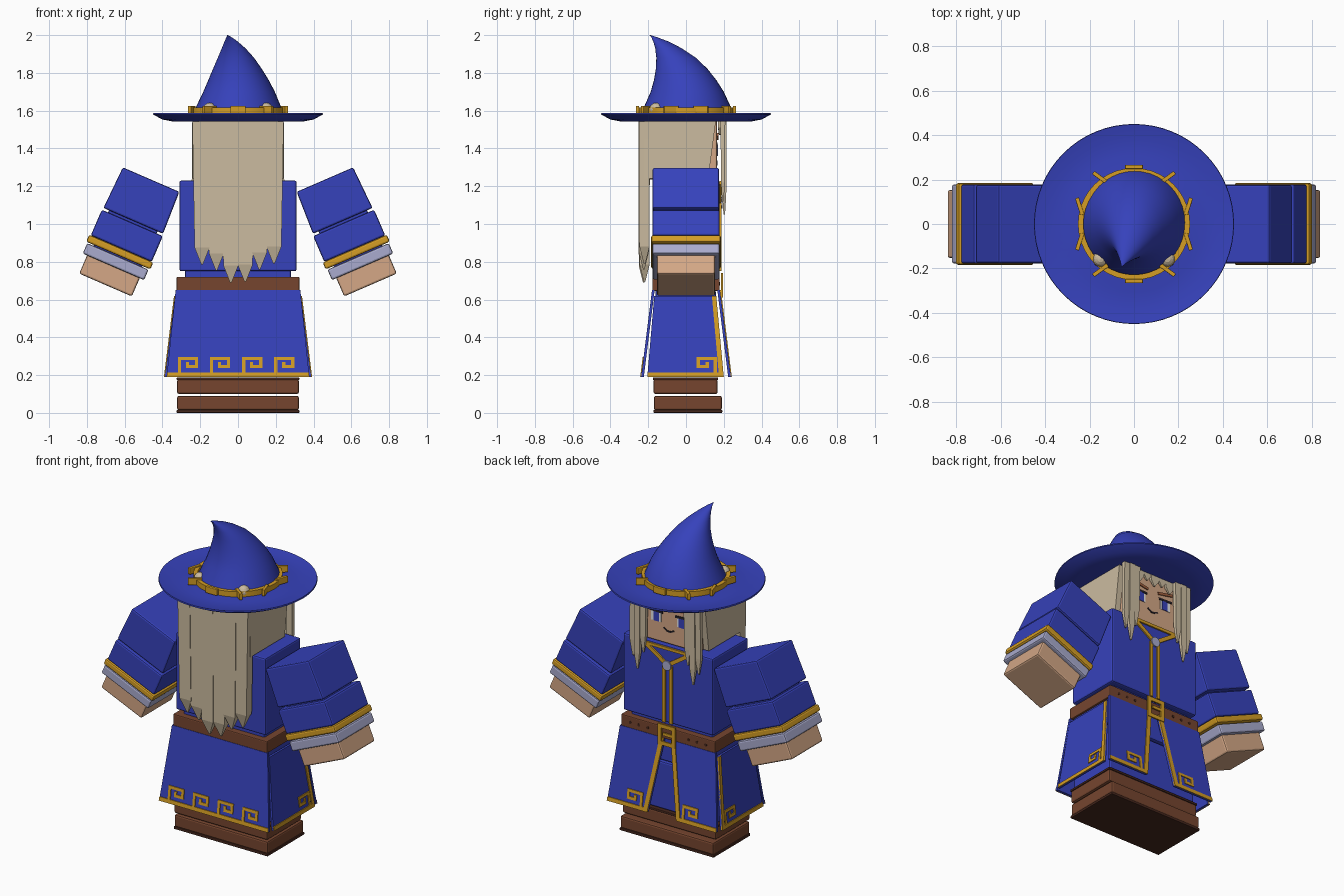
import bpy, bmesh, math
from mathutils import Matrix, Vector

if "Cube" in bpy.data.objects:
    bpy.data.objects.remove(bpy.data.objects["Cube"])

def mat(name, r, g, b):
    m = bpy.data.materials.new(name)
    m.diffuse_color = (r, g, b, 1)
    m.use_nodes = True
    m.node_tree.nodes["Principled BSDF"].inputs["Base Color"].default_value = m.diffuse_color
    return m

BLUE = mat("robe blue", .037, .054, .50)
BROWN = mat("leather brown", .18, .06, .028)
SOLE = mat("dark sole", .06, .02, .012)
GOLD = mat("gold trim", .66, .34, .018)
HAIR = mat("pale hair", .60, .50, .35)
SKIN = mat("skin", .66, .39, .24)
CUFF = mat("lavender grey", .40, .41, .62)
DARK = mat("dark line", .02, .015, .02)
WHITE = mat("eye white", .85, .85, .85)
BROW = mat("brow", .36, .12, .05)

def mesh(name, verts, faces, m, bevel=0, smooth=None, matrix=None):
    me = bpy.data.meshes.new(name)
    bm = bmesh.new()
    vs = [bm.verts.new(v) for v in verts]
    for f in faces:
        bm.faces.new([vs[i] for i in f])
    bmesh.ops.recalc_face_normals(bm, faces=bm.faces)
    bm.to_mesh(me)
    bm.free()
    ob = bpy.data.objects.new(name, me)
    bpy.context.collection.objects.link(ob)
    me.materials.append(m)
    if matrix:
        ob.matrix_world = matrix
    if bevel:
        b = ob.modifiers.new("bevel", 'BEVEL')
        b.width, b.segments = bevel, 2
    if smooth:
        bpy.context.view_layer.objects.active = ob
        ob.select_set(True)
        bpy.ops.object.shade_smooth_by_angle(angle=math.radians(smooth))
        ob.select_set(False)
    return ob

def rings(name, loops, m, cap=True, close=False, **kw):
    """Skin a list of equal vertex loops."""
    n = len(loops[0])
    verts = [v for l in loops for v in l]
    faces = []
    for k in range(len(loops) - (0 if close else 1)):
        a, b = k * n, (k + 1) % len(loops) * n
        faces += [(a + i, a + (i + 1) % n, b + (i + 1) % n, b + i) for i in range(n)]
    if cap and not close:
        faces += [tuple(range(n)), tuple(range(len(verts) - n, len(verts)))]
    return mesh(name, verts, faces, m, **kw)

def rect(x0, x1, y0, y1, z):
    return [(x0, y0, z), (x1, y0, z), (x1, y1, z), (x0, y1, z)]

def block(name, x0, x1, y0, y1, z0, z1, m, bevel=.01, **kw):
    return rings(name, [rect(x0, x1, y0, y1, z0), rect(x0, x1, y0, y1, z1)], m, bevel=bevel, **kw)

def lathe(name, prof, m, n=48, smooth=40):
    ls = [[(r * math.cos(2 * math.pi * i / n), r * math.sin(2 * math.pi * i / n), z)
           for i in range(n)] for r, z in prof]
    return rings(name, ls, m, close=True, smooth=smooth)

def plates(name, polys, f, d0, d1, m):
    """Thin plates: 2D outlines laid on a surface f(u, v, depth)."""
    verts, faces = [], []
    for p in polys:
        n, o = len(p), len(verts)
        verts += [f(u, v, d0) for u, v in p] + [f(u, v, d1) for u, v in p]
        faces += [tuple(range(o, o + n)), tuple(range(o + n, o + 2 * n))]
        faces += [(o + i, o + (i + 1) % n, o + n + (i + 1) % n, o + n + i) for i in range(n)]
    return mesh(name, verts, faces, m)

def stroke(pts, w):
    out = []
    for a, b in zip(pts, pts[1:]):
        a, b = Vector(a), Vector(b)
        t = (b - a).normalized() * w / 2
        p = Vector((-t.y, t.x))
        out.append([tuple(q) for q in (a - t - p, b + t - p, b + t + p, a - t + p)])
    return out

def key(u, s):
    return stroke([(u + s * a, z) for a, z in
                   ((0, .235), (0, .288), (.09, .288), (.09, .245), (.042, .245), (.042, .262))], .017) \
        + stroke([(u, .21), (u, .235)], .017)

def disc(u, v, r, n=12):
    return [(u + r * math.cos(2 * math.pi * i / n), v + r * math.sin(2 * math.pi * i / n)) for i in range(n)]

# Boots and legs
block("boot_sole", -.325, .325, -.172, .192, 0, .016, SOLE, .004)
block("boot_lower", -.322, .322, -.17, .19, .014, .09, BROWN)
block("boot_upper", -.322, .322, -.172, .167, .1, .178, BROWN)
block("boot_rim", -.325, .325, -.176, .17, .174, .188, SOLE, .004)
block("legs_lower", -.31, .31, -.16, .155, .19, .485, BLUE)
block("legs_upper", -.315, .315, -.162, .158, .495, .65, BLUE)

# Skirt panels with gold trim
fy = lambda v: .17 + (.65 - v) * .125
back = lambda u, v, d: (u, -fy(v) - d, v)
front = lambda u, v, d: (u, fy(v) + d, v)
T = .014
plates("skirt_back", [[(-.33, .65), (.33, .65), (.378, .19), (-.378, .19)]], back, -.004, T - .004, BLUE)
kb = [[(-.378, .19), (.378, .19), (.375, .214), (-.375, .214)]]
for u in (-.31, -.14, .03, .2):
    kb += key(u, 1)
plates("skirt_back_trim", kb, back, .005, .015, GOLD)
flaps, ft = [], []
for s in (-1, 1):
    flaps.append([(s * .025, .65), (s * .33, .65), (s * .378, .19), (s * .1, .19)])
    ft += [[(s * .1, .19), (s * .378, .19), (s * .375, .214), (s * .096, .214)],
           [(s * .025, .65), (s * .053, .65), (s * .128, .19), (s * .1, .19)]]
    ft += key(s * .145, s)
    side = lambda u, v, d, s=s: (s * (.325 + (.65 - v) * .125 + d), u, v)
    plates("skirt_side", [[(-.168, .62), (.16, .62), (.2, .19), (-.205, .19)]], side, -.008, .005, BLUE)
    plates("skirt_side_trim", [[(-.205, .19), (.2, .19), (.198, .214), (-.202, .214)],
                               [(.137, .62), (.16, .62), (.2, .19), (.175, .19)]] + key(.155, -1),
           side, .001, .01, GOLD)
plates("skirt_front_flaps", flaps, front, -.004, T - .004, BLUE)
plates("skirt_front_trim", ft, front, .006, .015, GOLD)

# Belt and buckle
block("belt", -.325, .325, -.178, .178, .645, .72, BROWN, .006)
bp = lambda u, v, d: (u, .178 + d, v)
plates("buckle", stroke([(-.048, .622), (-.048, .728), (.048, .728), (.048, .622), (-.048, .622)], .024)
       + stroke([(-.045, .68), (.015, .68)], .018), bp, .008, .017, GOLD)
plates("belt_holes", [disc(s * x, .683, .009) for s in (-1, 1) for x in (.14, .2, .26)], bp, -.001, .002, SOLE)
block("waist", -.28, .28, -.14, .14, .7, .77, BLUE)

# Torso with gold facings and clasp
block("torso", -.31, .31, -.172, .178, .75, 1.23, BLUE)
tr = stroke([(-.15, 1.212), (0, 1.112), (.15, 1.212)], .024) + stroke([(-.15, 1.215), (.15, 1.215)], .018)
for s in (-1, 1):
    tr += stroke([(s * .025, 1.1), (s * .025, .762)], .02)
plates("torso_trim", tr, bp, -.001, .009, GOLD)
plates("clasp", [disc(0, 1.112, .03)], bp, .006, .0155, CUFF)

# Arms, each a stack of blocks along a tilted axis
for s in (-1, 1):
    M = Matrix.Translation((s * .46, 0, 1.235)) @ Matrix.Rotation(-s * math.radians(23.4), 4, 'Y')
    rings("upper_sleeve", [rect(-.172, .172, -.177, .176, -.238), rect(-.163, .163, -.177, .176, 0)],
          BLUE, bevel=.01, matrix=M)
    for name, h, hy, a, b, m in (("lower_sleeve", .176, .178, .25, .398, BLUE),
                                 ("sleeve_core", .14, .14, .2, .5, BLUE),
                                 ("gold_cuff", .185, .184, .398, .438, GOLD),
                                 ("inner_cuff", .177, .178, .443, .503, CUFF),
                                 ("hand", .152, .153, .48, .608, SKIN)):
        block(name, -h, h, -hy, hy, -b, -a, m, matrix=M)

# Head and face
block("head", -.205, .205, -.2, .165, 1.235, 1.56, SKIN)
fp = lambda u, v, d: (u, .165 + d, v)
eyes, iris, lash, brow = [], [], [], []
for s in (-1, 1):
    eyes.append([(s * .055, 1.36), (s * .125, 1.36), (s * .125, 1.42), (s * .055, 1.42)])
    iris.append([(s * .068, 1.36), (s * .105, 1.36), (s * .105, 1.42), (s * .068, 1.42)])
    lash += stroke([(s * .05, 1.422), (s * .13, 1.425)], .013)
    brow += stroke([(s * .045, 1.455), (s * .135, 1.472)], .016)
plates("eye_whites", eyes, fp, -.001, .002, WHITE)
plates("irises", iris, fp, .001, .004, BLUE)
plates("lashes", lash, fp, .001, .005, DARK)
plates("brows", brow, fp, -.001, .006, BROW)
plates("mouth", stroke([(-.03, 1.325), (-.01, 1.315), (.012, 1.315), (.035, 1.33)], .009), fp, -.001, .003, DARK)

# Hair: pointed locks
def lock(name, x, w, y0, y1, z1, z0, tip, lean=0):
    rings(name, [rect(x - w, x + w, y0, y1, z1),
                 rect(x + lean - w * .95, x + lean + w * .95, y0 + .002, y1 - .002, z0),
                 rect(x + lean - .004, x + lean + .004, (y0 + y1) / 2 - .004, (y0 + y1) / 2 + .004, tip)], HAIR)

for i, tip in enumerate((.785, .755, .69, .695, .76, .79)):
    o = .004 * (i % 2)
    lock("back_lock", -.2 + .08 * i, .042, -.252 + o, -.195 + o, 1.56, tip + .09, tip, .004 * (2.5 - i))
for s in (-1, 1):
    sp = lambda u, v, d, s=s: (s * (.2 + d), u, v)
    plates("side_hair", [[(-.22, 1.56), (.16, 1.56), (.118, 1.24), (-.22, 1.24)]], sp, 0, .04, HAIR)
    for x, tip, y in ((.222, 1.12, .183), (.188, 1.05, .19), (.15, 1.16, .186)):
        lock("front_lock", s * x, .02, y, y + .025, 1.56, tip + .1, tip, s * .004)
for i, tip in enumerate((1.47, 1.495, 1.48, 1.5, 1.475)):
    lock("fringe", -.11 + .055 * i, .03, .168, .188, 1.56, tip + .035, tip)
for s in (-1, 1):
    bm = bmesh.new()
    bmesh.ops.create_uvsphere(bm, u_segments=16, v_segments=8, radius=.036)
    me = bpy.data.meshes.new("hair_tuft")
    bm.to_mesh(me)
    bm.free()
    me.materials.append(HAIR)
    ob = bpy.data.objects.new("hair_tuft", me)
    ob.location = (s * .15, -.158, 1.606)
    bpy.context.collection.objects.link(ob)

# Hat: brim, bent cone, band with clasps
lathe("hat_brim", [(.01, 1.545), (.34, 1.542), (.4, 1.553), (.45, 1.58), (.448, 1.588),
                   (.39, 1.577), (.31, 1.574), (.25, 1.582), (.01, 1.59)], BLUE, 64)
N = 40
cone = []
for z, xa, xb, ya, yb in ((1.57, -.24, .245, -.24, .25), (1.62, -.222, .228, -.222, .237),
                          (1.7, -.184, .195, -.187, .2), (1.76, -.158, .164, -.17, .162),
                          (1.82, -.133, .127, -.16, .115), (1.88, -.107, .085, -.157, .053),
                          (1.93, -.086, .04, -.163, -.022), (1.965, -.072, .0, -.173, -.09),
                          (1.988, -.062, -.032, -.183, -.15), (2.0, -.057, -.053, -.193, -.187)):
    cone.append([((xa + xb) / 2 + (xb - xa) / 2 * math.cos(2 * math.pi * i / N),
                  (ya + yb) / 2 + (yb - ya) / 2 * math.sin(2 * math.pi * i / N), z) for i in range(N)])
rings("hat_cone", cone, BLUE, smooth=60)
lathe("hat_band", [(.228, 1.585), (.252, 1.585), (.252, 1.618), (.228, 1.618)], GOLD, 40)
for k in range(10):
    a = math.radians(18 + 36 * k)
    M = Matrix.Translation((.257 * math.cos(a), .257 * math.sin(a), 1.606)) @ Matrix.Rotation(-a, 4, 'Z')
    block("band_clasp", -.009, .009, -.04, .04, -.02, .02, GOLD, .003, matrix=M)
